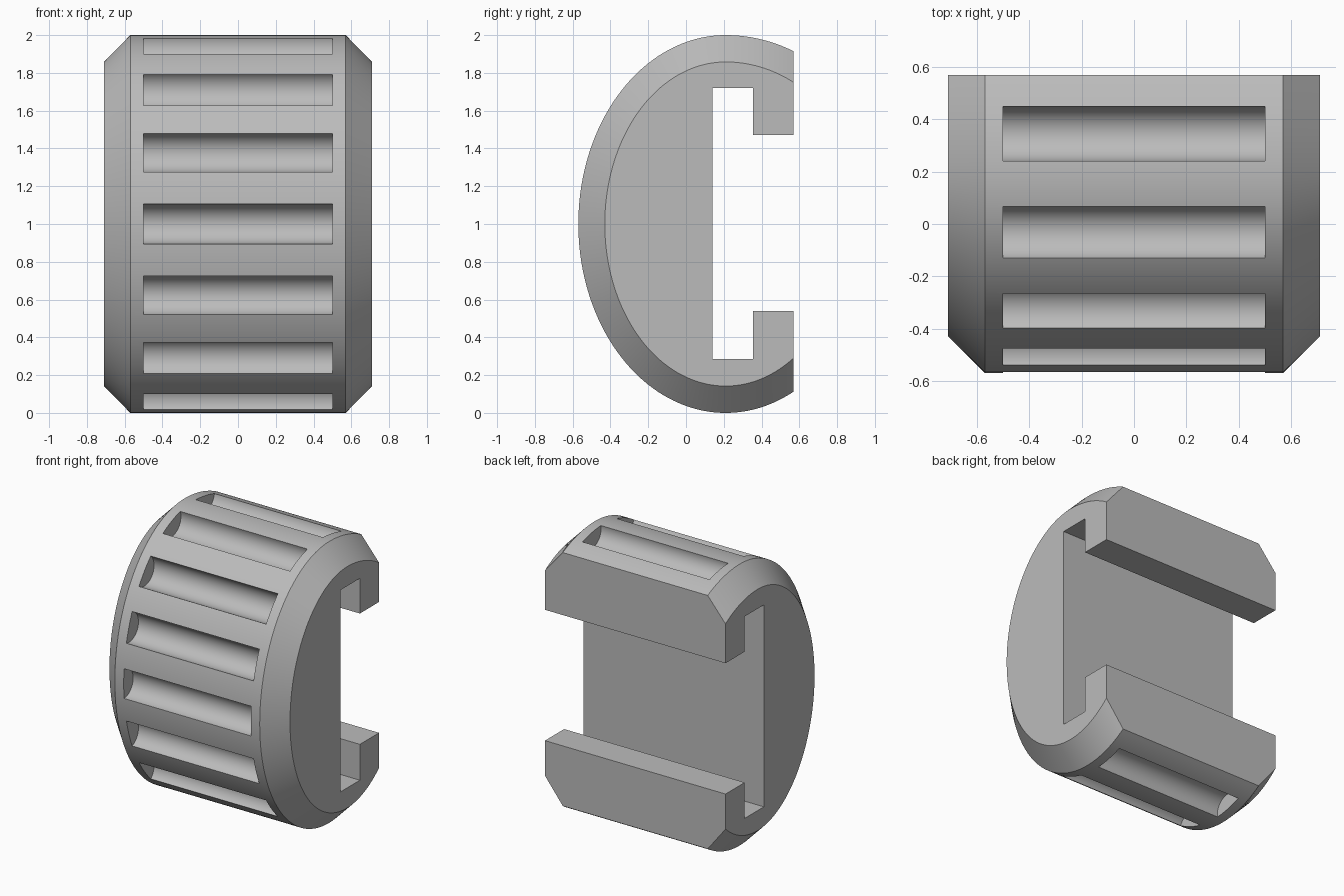
import bpy, bmesh
from math import acos, cos, sin, pi
from mathutils import Matrix

cube = bpy.data.objects.get("Cube")
if cube:
    bpy.data.objects.remove(cube, do_unlink=True)

CY, BACK = 0.21, 0.57   # oval centre line and flat back plane

grey = bpy.data.materials.new("neutral grey")
grey.use_nodes = True
grey.diffuse_color = (0.5, 0.5, 0.5, 1)
grey.node_tree.nodes["Principled BSDF"].inputs["Base Color"].default_value = (0.5, 0.5, 0.5, 1)


def finish(name, bm):
    bmesh.ops.recalc_face_normals(bm, faces=bm.faces)
    mesh = bpy.data.meshes.new(name)
    bm.to_mesh(mesh)
    bm.free()
    ob = bpy.data.objects.new(name, mesh)
    bpy.context.collection.objects.link(ob)
    mesh.materials.append(grey)
    return ob


def loft(name, sections):
    """Skin matching (x, yz outline) sections and cap both ends."""
    bm = bmesh.new()
    loops = [[bm.verts.new((x, y, z)) for y, z in pts] for x, pts in sections]
    for a, b in zip(loops, loops[1:]):
        for i in range(len(a)):
            j = (i + 1) % len(a)
            bm.faces.new((a[i], a[j], b[j], b[i]))
    bm.faces.new(loops[0])
    bm.faces.new(loops[-1])
    return finish(name, bm)


def oval(front, back_top, height):
    """Oval outline truncated by the flat back."""
    pts = []
    low, high = acos(-(BACK - CY) / front), acos(-(BACK - CY) / back_top)
    spans = [(-low, -pi / 2, 16, front), (-pi / 2, pi / 2, 80, front), (pi / 2, high, 16, back_top)]
    for t0, t1, n, a in spans:
        for i in range(n + (t1 == high)):
            t = t0 + (t1 - t0) * i / n
            pts.append((CY - a * cos(t), 1 + height * sin(t)))
    return pts


# Chamfered oval body
outer, inner = oval(0.78, 0.89, 1.0), oval(0.64, 0.74, 0.858)
body = loft("grip_body", [(-0.71, inner), (-0.57, outer), (0.57, outer), (0.71, inner)])

# T-shaped channel through the back
channel = [(0.14, 0.285), (0.355, 0.285), (0.355, 0.54), (0.8, 0.54),
           (0.8, 1.47), (0.355, 1.47), (0.355, 1.72), (0.14, 1.72)]
slot = loft("slot_cutter", [(-1, channel), (1, channel)])

# Round-bottomed grip grooves, mirrored above and below the middle
bm = bmesh.new()
for y, dz in [(-0.57, 0), (-0.51, 0.378), (-0.335, 0.712), (-0.033, 0.945), (0.345, 0.98)]:
    for side in ((1, -1) if dz else (1,)):
        place = Matrix.Translation((0, y, 1 + side * dz)) @ Matrix.Rotation(pi / 2, 4, "Y")
        bmesh.ops.create_cone(bm, cap_ends=True, segments=48, radius1=0.106,
                              radius2=0.106, depth=1.0, matrix=place)
grooves = finish("groove_cutter", bm)

# Cut the body, then discard the cutters
bpy.context.view_layer.objects.active = body
body.select_set(True)
for cutter in (slot, grooves):
    cutter.hide_render = True
    mod = body.modifiers.new("cut", "BOOLEAN")
    mod.operation = "DIFFERENCE"
    mod.solver = "EXACT"
    mod.object = cutter
    bpy.ops.object.modifier_apply(modifier=mod.name)
    bpy.data.objects.remove(cutter, do_unlink=True)
bpy.ops.object.shade_smooth_by_angle(angle=pi / 6)
